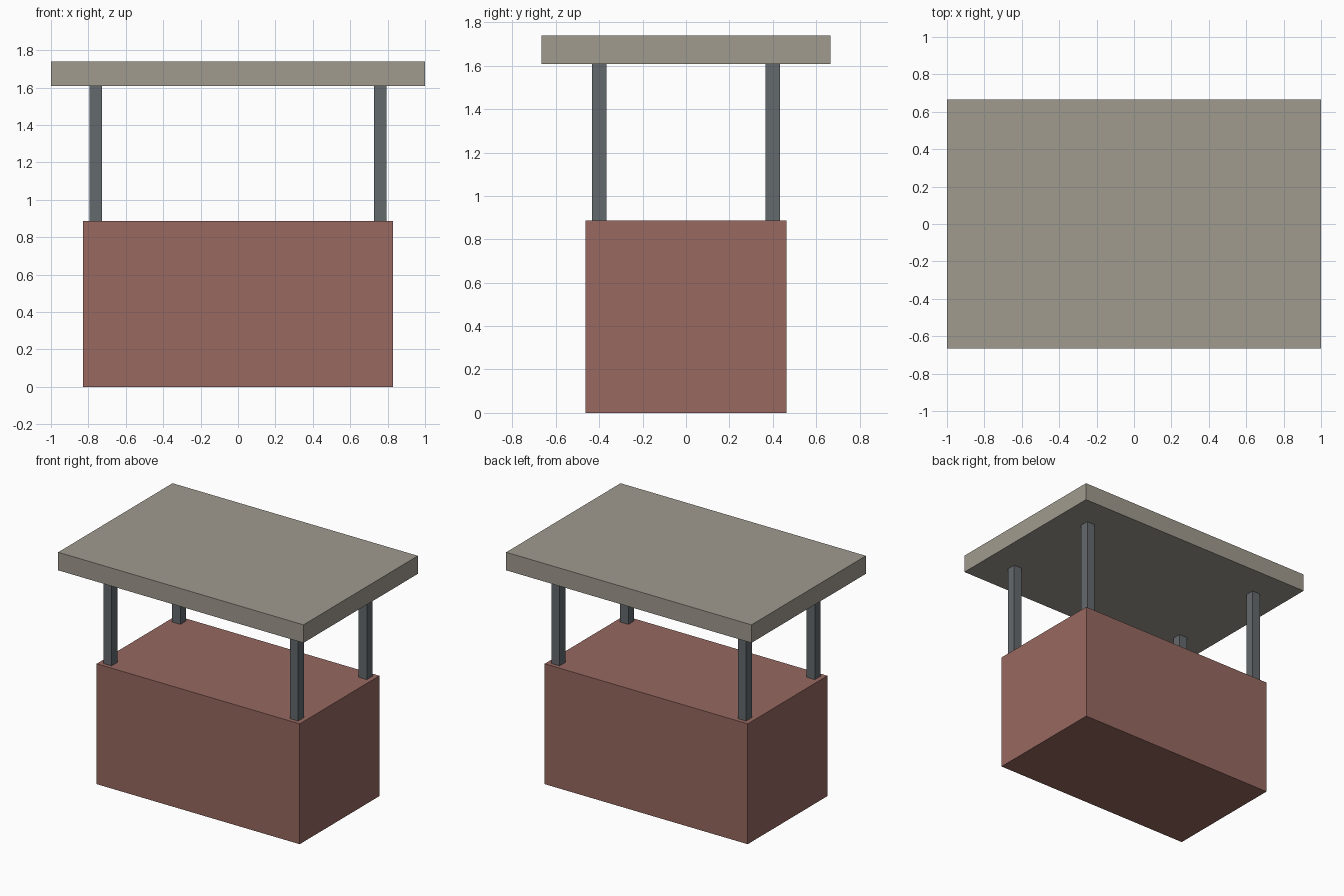
import bpy

if "Cube" in bpy.data.objects:
    bpy.data.objects.remove(bpy.data.objects["Cube"])


def material(name, color):
    mat = bpy.data.materials.new(name)
    mat.diffuse_color = (*color, 1.0)
    mat.use_nodes = True
    mat.node_tree.nodes["Principled BSDF"].inputs["Base Color"].default_value = mat.diffuse_color
    return mat


def box(name, x, y, z0, z1, width, depth, mat):
    bpy.ops.mesh.primitive_cube_add(size=1, location=(x, y, (z0 + z1) / 2))
    obj = bpy.context.object
    obj.name = name
    obj.scale = (width, depth, z1 - z0)
    bpy.ops.object.transform_apply(location=False, rotation=False, scale=True)
    obj.data.materials.append(mat)
    return obj


brick = material("brick_red", (0.31, 0.138, 0.117))
metal = material("dark_metal", (0.127, 0.144, 0.153))
stone = material("warm_grey", (0.352, 0.328, 0.275))

BODY_TOP, ROOF_BOTTOM, ROOF_TOP = 0.887, 1.607, 1.74

# Counter body
box("counter_body", 0, 0, 0, BODY_TOP, 1.656, 0.928, brick)

# Four square posts near the corners of the counter
for side, sx in (("left", -1), ("right", 1)):
    for end, sy in (("front", -1), ("back", 1)):
        box(f"{end}_{side}_post", sx * 0.76, sy * 0.4, BODY_TOP, ROOF_BOTTOM,
            0.067, 0.067, metal)

# Flat overhanging roof slab
box("roof_slab", 0, 0, ROOF_BOTTOM, ROOF_TOP, 2.0, 1.332, stone)
